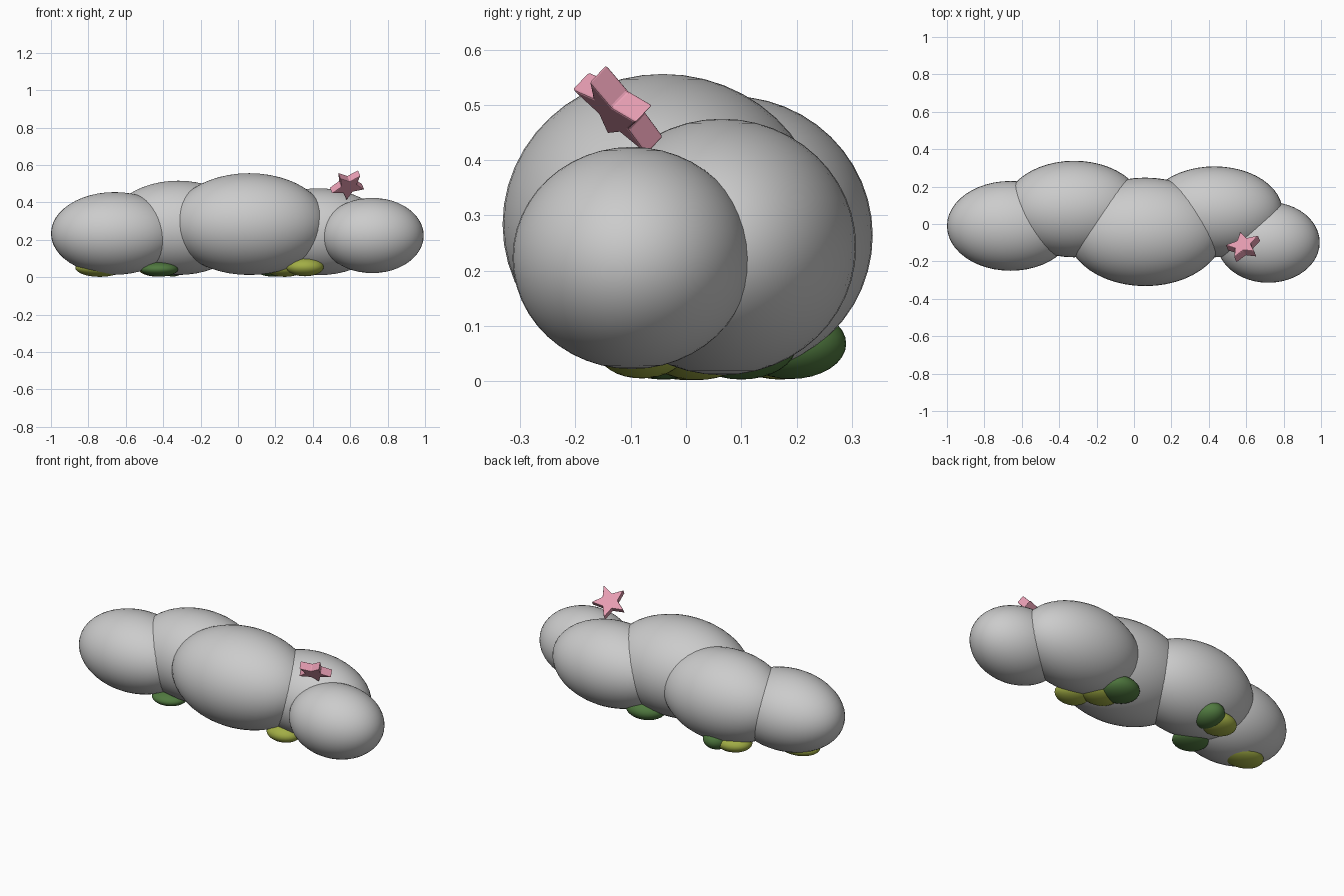
import bpy, bmesh, math
from mathutils import Vector, Matrix

if "Cube" in bpy.data.objects:
    bpy.data.objects.remove(bpy.data.objects["Cube"])


def material(name, rgb):
    m = bpy.data.materials.new(name)
    m.diffuse_color = (*rgb, 1)
    m.use_nodes = True
    m.node_tree.nodes["Principled BSDF"].inputs["Base Color"].default_value = m.diffuse_color
    return m


olive = material("olive_moss", (0.36, 0.42, 0.06))
green = material("green_moss", (0.08, 0.19, 0.05))
pink = material("pink", (0.80, 0.34, 0.45))


def ellipsoid(name, centre, radii, mat=None, seg=48, rings=24):
    bm = bmesh.new()
    bmesh.ops.create_uvsphere(bm, u_segments=seg, v_segments=rings, radius=1)
    bmesh.ops.scale(bm, vec=radii, verts=bm.verts)
    for f in bm.faces:
        f.smooth = True
    me = bpy.data.meshes.new(name)
    bm.to_mesh(me)
    bm.free()
    ob = bpy.data.objects.new(name, me)
    ob.location = centre
    bpy.context.collection.objects.link(ob)
    if mat:
        me.materials.append(mat)
    return ob


# Zigzag row of overlapping rounded boulders
boulders = [
    ((-0.66, -0.01, 0.234), (0.34, 0.24, 0.221)),
    ((-0.32, 0.08, 0.264), (0.375, 0.258, 0.252)),
    ((0.06, -0.042, 0.284), (0.42, 0.290, 0.272)),
    ((0.43, 0.065, 0.243), (0.365, 0.243, 0.232)),
    ((0.718, -0.098, 0.223), (0.275, 0.216, 0.201)),
]
for i, (c, r) in enumerate(boulders):
    ellipsoid(f"boulder_{i + 1}", c, r)

# Moss clumps tucked underneath
moss = [
    ((-0.74, 0.00, 0.052), (0.13, 0.09, 0.050), olive),
    ((-0.42, -0.04, 0.043), (0.10, 0.09, 0.040), green),
    ((-0.43, 0.17, 0.055), (0.11, 0.09, 0.052), olive),
    ((-0.35, 0.19, 0.068), (0.08, 0.10, 0.064), green),
    ((0.19, 0.10, 0.065), (0.12, 0.10, 0.062), green),
    ((0.25, 0.02, 0.052), (0.11, 0.09, 0.050), olive),
    ((0.358, -0.08, 0.055), (0.10, 0.08, 0.050), olive),
]
for i, (c, r, m) in enumerate(moss):
    ellipsoid(f"moss_{i + 1}", c, r, m, 32, 16)

# Thick five-pointed star leaning on the end boulders
depth = 0.046
bm = bmesh.new()
ring = []
for i in range(10):
    r = 0.045 if i % 2 else 0.096
    a = math.pi / 2 + i * math.pi / 5
    ring.append(bm.verts.new((r * math.cos(a), r * math.sin(a), -depth / 2)))
face = bm.faces.new(ring)
ext = bmesh.ops.extrude_face_region(bm, geom=[face])
bmesh.ops.translate(bm, vec=(0, 0, depth),
                    verts=[g for g in ext["geom"] if isinstance(g, bmesh.types.BMVert)])
bmesh.ops.recalc_face_normals(bm, faces=bm.faces)
me = bpy.data.meshes.new("star")
bm.to_mesh(me)
bm.free()
me.materials.append(pink)
star = bpy.data.objects.new("star", me)
bpy.context.collection.objects.link(star)
n = Vector((-0.28, 0.67, 0.69)).normalized()
t = Vector((-0.12, 0.7, -0.7))
t = (t - n * t.dot(n)).normalized()
x = t.cross(n)
star.matrix_world = Matrix.Translation((0.586, -0.122, 0.495)) @ Matrix((x, t, n)).transposed().to_4x4()
bev = star.modifiers.new("soft_edges", "BEVEL")
bev.width = 0.004
bev.segments = 2
